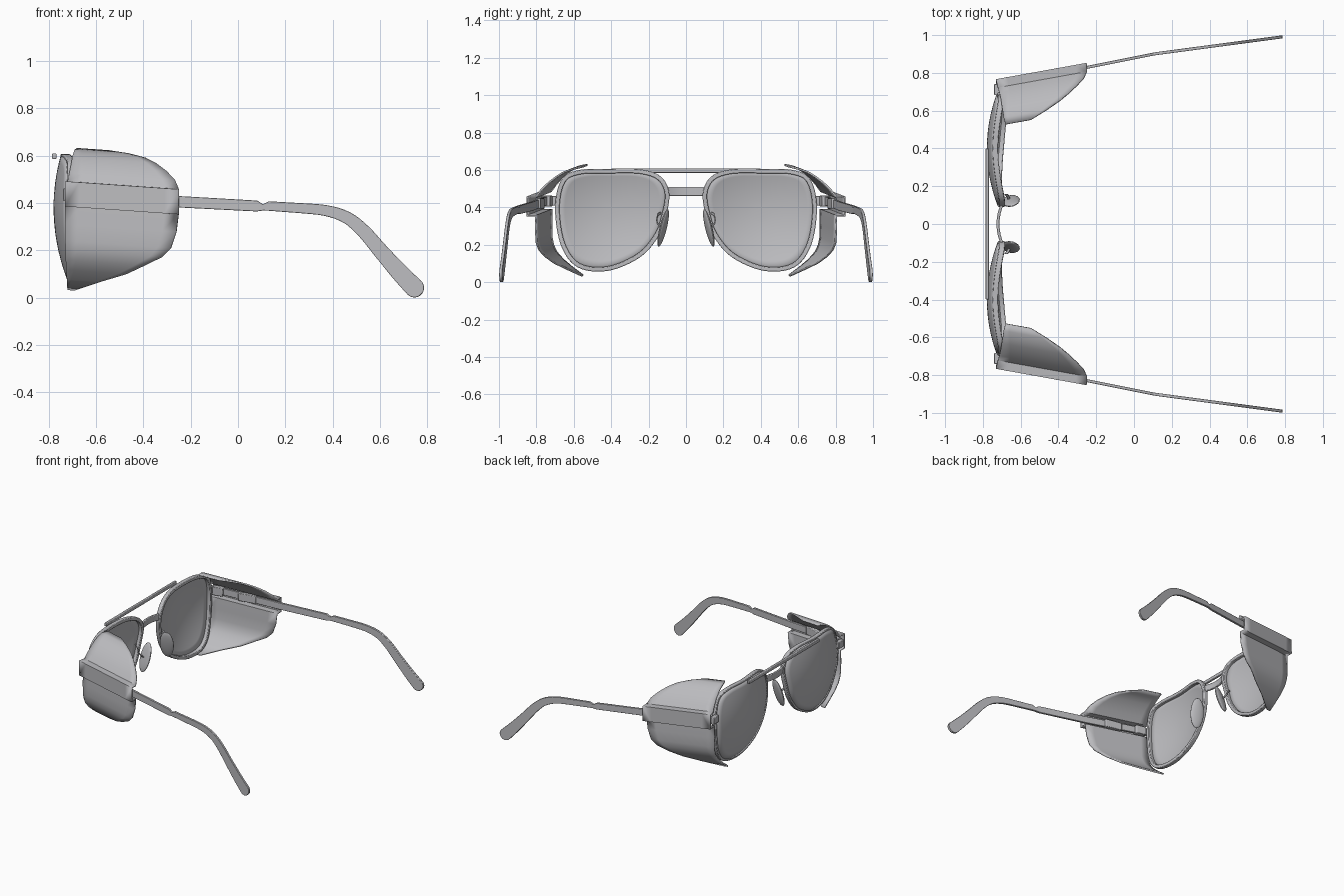
import bpy, bmesh, math
from mathutils import Vector

cube = bpy.data.objects.get("Cube")
if cube:
    bpy.data.objects.remove(cube)

grey = bpy.data.materials.new("light_grey")
grey.use_nodes = True
grey.diffuse_color = (0.5, 0.5, 0.52, 1)
grey.node_tree.nodes["Principled BSDF"].inputs["Base Color"].default_value = (0.5, 0.5, 0.52, 1)


def finish(name, bm, mirror=True, solid=0, bevel=0, angle=35):
    """Turn a bmesh into a shaded object, optionally mirrored to the other side."""
    bmesh.ops.recalc_face_normals(bm, faces=bm.faces)
    mesh = bpy.data.meshes.new(name)
    bm.to_mesh(mesh)
    bm.free()
    obj = bpy.data.objects.new(name, mesh)
    bpy.context.collection.objects.link(obj)
    mesh.materials.append(grey)
    bpy.ops.object.select_all(action="DESELECT")
    obj.select_set(True)
    bpy.context.view_layer.objects.active = obj
    bpy.ops.object.shade_smooth_by_angle(angle=math.radians(angle))
    if solid:
        mod = obj.modifiers.new("thickness", "SOLIDIFY")
        mod.thickness, mod.offset = solid, 0
    if bevel:
        mod = obj.modifiers.new("edges", "BEVEL")
        mod.width, mod.segments = bevel, 2
    if mirror:
        obj.modifiers.new("both_sides", "MIRROR").use_axis = (False, True, False)
    return obj


def loft(rows, close_rows=False, close_cols=False, caps=False):
    """Skin a list of equally long rows of points."""
    bm = bmesh.new()
    grid = [[bm.verts.new(p) for p in row] for row in rows]
    n, m = len(grid), len(grid[0])
    for i in range(n if close_rows else n - 1):
        for j in range(m if close_cols else m - 1):
            a, b = grid[i], grid[(i + 1) % n]
            k = (j + 1) % m
            bm.faces.new((a[j], a[k], b[k], b[j]))
    if caps:
        bm.faces.new(grid[0])
        bm.faces.new(grid[-1])
    return bm


def spline(points, steps, closed=False):
    """Catmull-Rom curve through the points."""
    pts = [Vector(p) for p in points]
    n = len(pts)
    at = (lambda i: pts[i % n]) if closed else (lambda i: pts[max(0, min(n - 1, i))])
    out = []
    for i in range(n if closed else n - 1):
        p, q, r, s = at(i - 1), at(i), at(i + 1), at(i + 2)
        for k in range(steps):
            t = k / steps
            out.append(q + (r - p) * t / 2 + (p * 2 - q * 5 + r * 4 - s) * t * t / 2
                       + (q * 3 - p - r * 3 + s) * t ** 3 / 2)
    return out if closed else out + [pts[-1]]


def box(name, centre, size, mirror=True, turn=0, bevel=0.004):
    bm = bmesh.new()
    bmesh.ops.create_cube(bm, size=1)
    bmesh.ops.scale(bm, vec=size, verts=bm.verts)
    for v in bm.verts:
        x, y, z = v.co
        v.co = Vector((x, y + x * turn, z)) + Vector(centre)
    return finish(name, bm, mirror, bevel=bevel)


# Lens and rim share one domed surface and one outline
def dome(y, z):
    return -0.785 + 0.62 * ((y - 0.4) ** 2 + (z - 0.38) ** 2)


outline = spline([(.09, .48), (.105, .36), (.15, .24), (.25, .13), (.42, .06), (.58, .08),
                  (.67, .2), (.7, .4), (.665, .55), (.57, .6), (.4, .606), (.24, .603),
                  (.135, .565)], 6, True)
centre = Vector((0.4, 0.38))

lens_rows = []
for ring in range(8, 0, -1):
    row = []
    for p in outline:
        q = centre + (p - centre) * 0.95 * ring / 8
        row.append((dome(*q) + 0.012, q.x, q.y))
    lens_rows.append(row)
bm = loft(lens_rows, close_cols=True)
bm.verts.ensure_lookup_table()
bm.faces.new(bm.verts[-len(outline):])
finish("lens", bm, solid=0.012)

rim_rows = []
for i, p in enumerate(outline):
    d = (outline[(i + 1) % len(outline)] - outline[i - 1]).normalized()
    out = Vector((d.y, -d.x))
    if out.dot(p - centre) < 0:
        out = -out
    row = []
    for inset, depth in ((0, 0.004), (0, 0.034), (0.024, 0.034), (0.024, 0.004)):
        q = p - out * inset
        row.append((dome(*p) + depth, q.x, q.y))
    rim_rows.append(row)
finish("rim", loft(rim_rows, True, True), bevel=0.004)

# Brow bar and bridge join the two rims
box("brow_bar", (-0.776, 0, 0.597), (0.018, 0.8, 0.024), False)
bridge_rows = []
for i in range(13):
    y = -0.11 + 0.22 * i / 12
    x = -0.728 + 2.0 * y * y
    bridge_rows.append([(x + a, y, z) for a, z in
                        ((0, .462), (.016, .462), (.016, .508), (0, .508))])
finish("bridge", loft(bridge_rows, close_cols=True, caps=True), False, bevel=0.004)

# Nose pads on short wire arms
bm = bmesh.new()
bmesh.ops.create_uvsphere(bm, u_segments=20, v_segments=12, radius=1)
for v in bm.verts:
    x, y, z = v.co
    v.co = (-0.652 + 0.046 * x + 0.012 * z, 0.122 + 0.016 * y - 0.024 * z + 0.012 * x,
            0.29 + 0.1 * z)
finish("nose_pad", bm)

arm_rows = []
arm = spline([(-.73, .13, .37), (-.7, .15, .36), (-.675, .155, .32), (-.66, .128, .29)], 5)
for p in arm:
    arm_rows.append([p + Vector((0.007 * math.cos(a), 0.003 * math.cos(a), 0.007 * math.sin(a)))
                     for a in (k * math.tau / 8 for k in range(8))])
finish("nose_pad_arm", loft(arm_rows, close_cols=True, caps=True))


# Temple: flat bar swept back, bent down to a widening rounded tip
def temple_y(x):
    if x < 0.11:
        return 0.735 + (x + 0.72) * 0.2
    return 0.901 + (x - 0.11) * 0.133


path = [(-.72, .44, .024), (-.25, .405, .024), (.08, .387, .023), (.106, .381, .013),
        (.13, .387, .02)]
path += [tuple(p) for p in spline([(.25, .379, .021), (.37, .368, .023), (.46, .338, .026),
                                   (.53, .281, .029), (.6, .2, .032), (.68, .109, .037),
                                   (.745, .042, .041)], 4)]
temple_rows = []
for i, (x, z, w) in enumerate(path):
    a, b = path[max(0, i - 1)], path[min(len(path) - 1, i + 1)]
    d = Vector((b[0] - a[0], b[1] - a[1])).normalized()
    temple_rows.append((x, z, w, d))
x, z, w, d = temple_rows[-1]
for k in range(1, 8):
    a = k * math.pi / 16
    temple_rows.append((x + d.x * w * math.sin(a), z + d.y * w * math.sin(a), w * math.cos(a), d))
rows = []
for x, z, w, d in temple_rows:
    row = []
    for side, t in ((1, -.008), (1, .008), (-1, .008), (-1, -.008)):
        px = x - d.y * w * side
        row.append((px, temple_y(px) + t, z + d.x * w * side))
    rows.append(row)
finish("temple", loft(rows, close_cols=True, caps=True), bevel=0.004)

# End piece and hinge blocks
box("end_piece", (-0.725, 0.712, 0.435), (0.03, 0.06, 0.05))
box("hinge_block", (-0.67, 0.738, 0.434), (0.07, 0.035, 0.06), turn=0.2)
box("temple_sleeve", (-0.47, 0.782, 0.421), (0.12, 0.028, 0.056), turn=0.2)

# Side shield: curved section with a raised channel, trimmed front and back
# Each entry: height, inward offset, front x, back x
section = [(.036, .17, -.72, -.69), (.08, .11, -.722, -.58), (.12, .062, -.725, -.47),
           (.162, .025, -.727, -.39), (.2, .008, -.728, -.32), (.24, 0, -.729, -.283),
           (.31, 0, -.73, -.26), (.388, 0, -.73, -.25), (.388, -.045, -.73, -.25),
           (.487, -.045, -.73, -.25), (.487, 0, -.72, -.25), (.525, .028, -.712, -.265),
           (.56, .06, -.705, -.3), (.59, .095, -.7, -.345), (.61, .125, -.695, -.39),
           (.623, .162, -.69, -.46), (.63, .2, -.68, -.545)]
rows = []
for v, inward, front, back in section:
    row = []
    for k in range(9):
        x = front + (back - front) * k / 8
        row.append((x, 0.72 + 0.18 * (x + 0.72) - inward, v - 0.07 * (x + 0.72)))
    rows.append(row)
finish("side_shield", loft(rows), solid=0.01)
